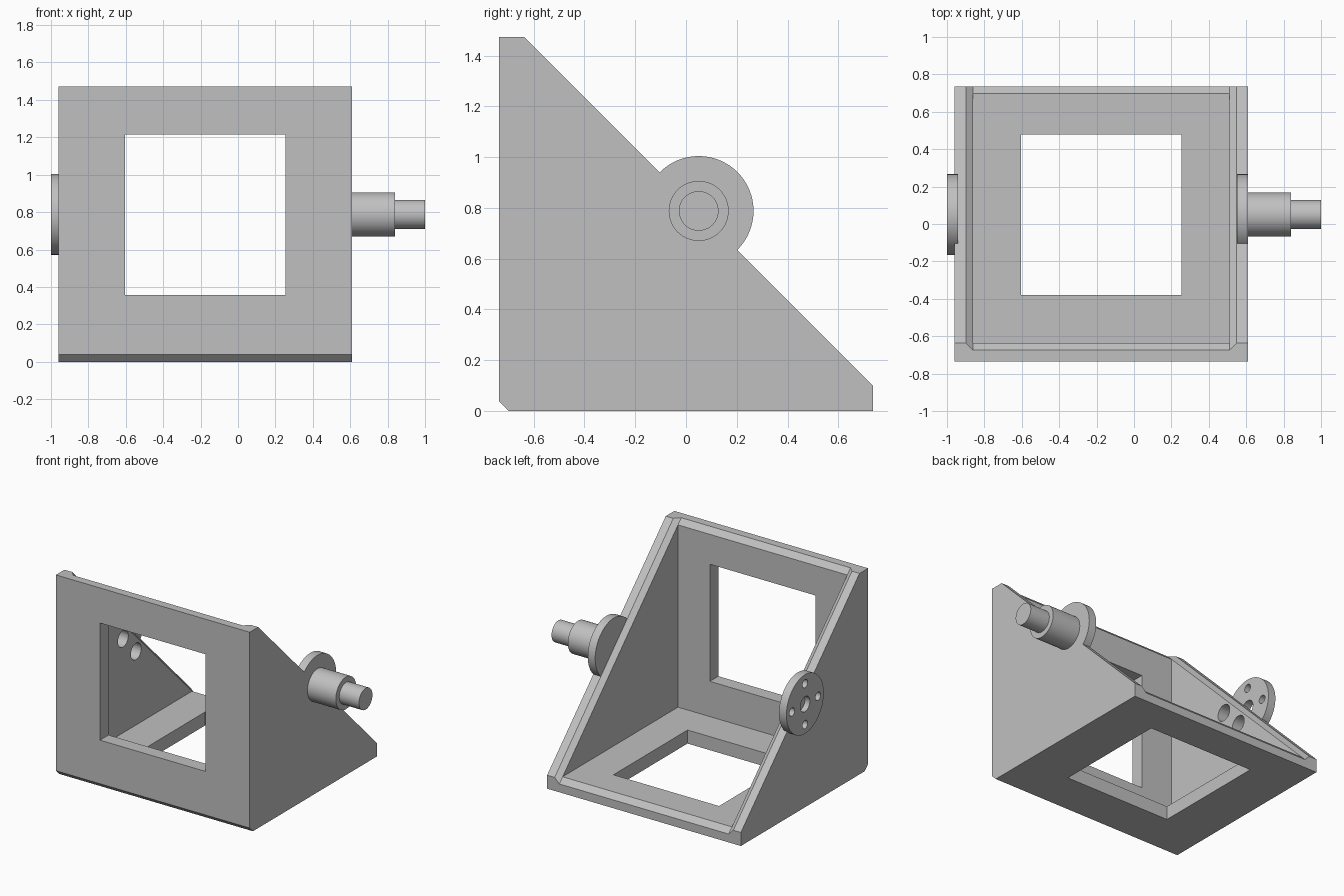
import bpy, bmesh, math
from mathutils import Vector

if "Cube" in bpy.data.objects:
    bpy.data.objects.remove(bpy.data.objects["Cube"])

grey = bpy.data.materials.new("light_grey")
grey.diffuse_color = (0.53, 0.53, 0.53, 1)
grey.use_nodes = True
grey.node_tree.nodes["Principled BSDF"].inputs["Base Color"].default_value = grey.diffuse_color

X0, X1 = -0.96, 0.61          # frame sides
Y, H, T = 0.736, 1.472, 0.099  # half depth, height, wall thickness
C = 0.038                      # rim chamfer
HUB_Y, HUB_Z = 0.05, 0.788     # pivot axis


def make(name, bm, cutter=False):
    bmesh.ops.recalc_face_normals(bm, faces=bm.faces)
    me = bpy.data.meshes.new(name)
    bm.to_mesh(me)
    bm.free()
    ob = bpy.data.objects.new(name, me)
    bpy.context.collection.objects.link(ob)
    me.materials.append(grey)
    ob.hide_render = cutter
    return ob


def loft(name, a, b, cutter=False):
    """Solid between two matching outlines."""
    bm = bmesh.new()
    va, vb = [bm.verts.new(p) for p in a], [bm.verts.new(p) for p in b]
    n = len(a)
    bm.faces.new(va)
    bm.faces.new(vb[::-1])
    for i in range(n):
        j = (i + 1) % n
        bm.faces.new((va[i], va[j], vb[j], vb[i]))
    return make(name, bm, cutter)


def prism(name, yz, x0, x1, cutter=False):
    return loft(name, [(x0, y, z) for y, z in yz], [(x1, y, z) for y, z in yz], cutter)


def box(name, lo, hi, cutter=True):
    return prism(name, [(lo[1], lo[2]), (hi[1], lo[2]), (hi[1], hi[2]), (lo[1], hi[2])],
                 lo[0], hi[0], cutter)


def turned(name, steps, y=HUB_Y, z=HUB_Z, cutter=False, seg=64):
    """Round part along x from (x, radius) steps."""
    bm = bmesh.new()
    rings = [[bm.verts.new((x, y + r * math.cos(2 * math.pi * i / seg),
                            z + r * math.sin(2 * math.pi * i / seg))) for i in range(seg)]
             for x, r in steps]
    bm.faces.new(rings[0])
    bm.faces.new(rings[-1])
    for a, b in zip(rings, rings[1:]):
        for i in range(seg):
            j = (i + 1) % seg
            bm.faces.new((a[i], a[j], b[j], b[i]))
    return make(name, bm, cutter)


def cut(ob, cutters):
    """Subtract each cutter, bake the result and drop the cutters."""
    for c in cutters:
        m = ob.modifiers.new("cut", 'BOOLEAN')
        m.operation, m.solver, m.object = 'DIFFERENCE', 'EXACT', c
    bpy.context.view_layer.update()
    me = bpy.data.meshes.new_from_object(ob.evaluated_get(bpy.context.evaluated_depsgraph_get()))
    ob.modifiers.clear()
    ob.data = me
    for c in cutters:
        bpy.data.objects.remove(c)


def smooth(ob):
    bpy.ops.object.select_all(action='DESELECT')
    ob.select_set(True)
    bpy.context.view_layer.objects.active = ob
    bpy.ops.object.shade_smooth_by_angle(angle=math.radians(30))


# Angled frame: outer wedge with a chamfered lower front edge
frame = prism("angle_frame", [(-Y + C, 0), (Y, 0), (Y, T), (-Y + T, H), (-Y, H), (-Y, C)], X0, X1)

# Open cavity between the side walls, front plate and base plate
cavity = box("cavity_cutter", (X0 + T, -Y + T, T), (X1 - T, 2, 3))

# Chamfer all round the sloping rim: flared channel running along the slope
def channel_end(t):
    pts = []
    for k, grow in ((-C, 0), (C, 2 * C)):
        y, z = t + k / 2, -Y + H + T - t + k / 2
        xs = (X0 + T - grow, X1 - T + grow)
        pts += [(x, y, z) for x in (xs if k < 0 else xs[::-1])]
    return pts

chamfer = loft("rim_cutter", channel_end(-2), channel_end(2), True)

# Square windows through the front and base plates
wx0, wx1, w0, w1 = -0.603, 0.253, 0.357, 1.215
front_window = box("front_window_cutter", (wx0, -1, w0), (wx1, -0.5, w1))
base_window = box("base_window_cutter", (wx0, w0 - Y, -0.5), (wx1, w1 - Y, 0.3))

# Bolt clearance holes through the left wall
R = 0.15
bores = [turned("bore_cutter", [(-1.1, 0.06), (-0.7, 0.06)], y, z, True)
         for y, z in ((HUB_Y - R, HUB_Z), (HUB_Y, HUB_Z - R))]
cut(frame, [cavity, chamfer, front_window, base_window] + bores)
smooth(frame)

# Right trunnion: flange, shaft and pin
trunnion = turned("trunnion", [(0.55, 0.216), (0.61, 0.216), (0.61, 0.118), (0.84, 0.118),
                               (0.84, 0.078), (1.0, 0.078)])
smooth(trunnion)

# Left flange with a centre hole and four bolt holes
flange = turned("left_flange", [(-1.0, 0.216), (-0.94, 0.216)])
holes = [turned("hole_cutter", [(-1.1, 0.055), (-0.8, 0.055)], cutter=True)]
for i in range(4):
    a = i * math.pi / 2
    holes.append(turned("hole_cutter", [(-1.1, 0.03), (-0.8, 0.03)],
                        HUB_Y + R * math.cos(a), HUB_Z + R * math.sin(a), True, 32))
cut(flange, holes)
smooth(flange)
